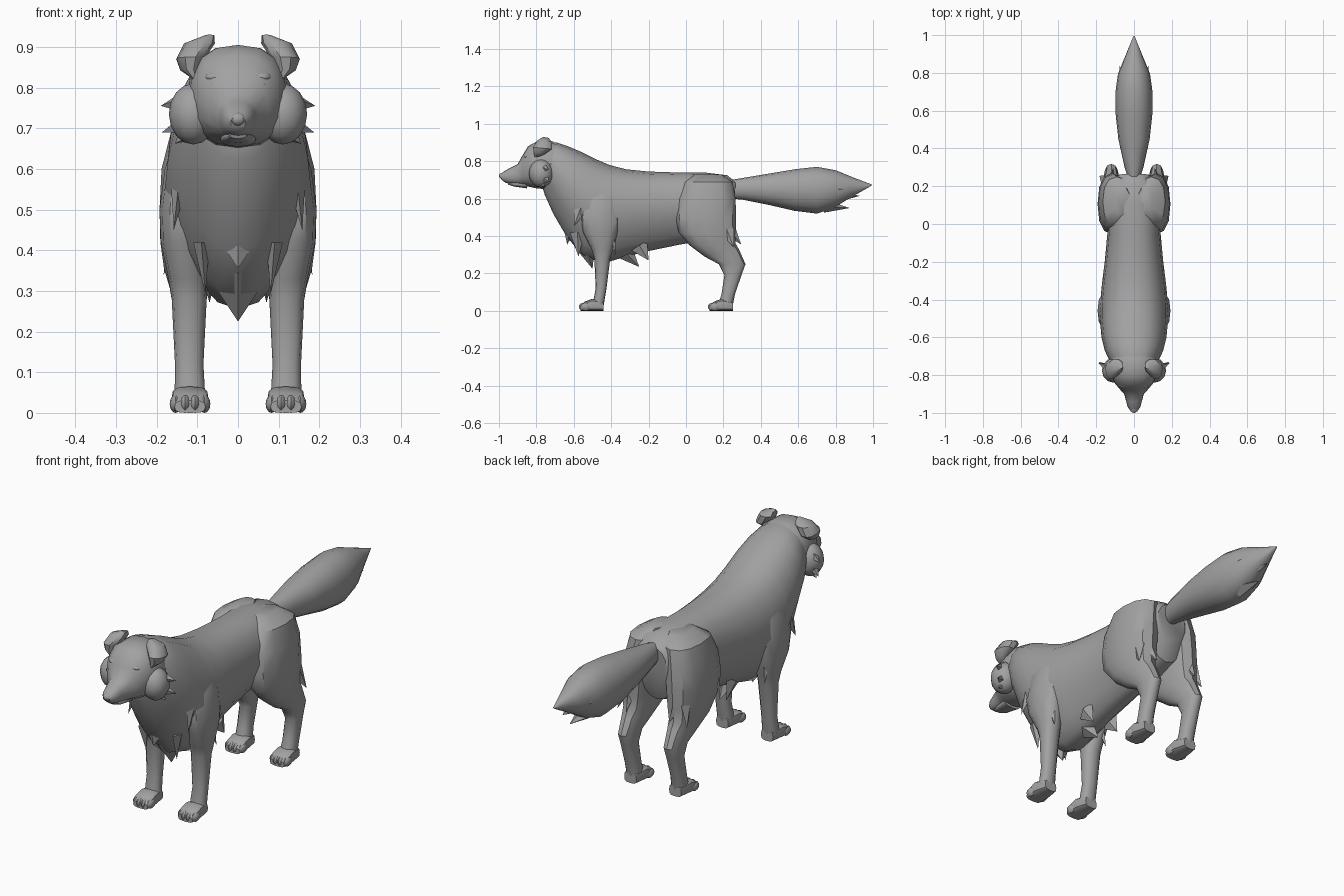
import bpy, bmesh, math
from mathutils import Vector

fur = bpy.data.materials.new("grey_fur")
fur.diffuse_color = (0.36, 0.36, 0.36, 1)


def finish(name, bm):
    bmesh.ops.recalc_face_normals(bm, faces=bm.faces)
    me = bpy.data.meshes.new(name)
    bm.to_mesh(me)
    bm.free()
    me.materials.append(fur)
    ob = bpy.data.objects.new(name, me)
    bpy.context.collection.objects.link(ob)
    return ob


def loft(name, sections, side=1, n=16, power=0.85, pinch=0.0):
    """Sections are (y1, z1, y2, z2, centre x, half width): two opposite rim points each."""
    bm = bmesh.new()
    rings = []
    for y1, z1, y2, z2, cx, w in sections:
        p, q = Vector((0, y1, z1)), Vector((0, y2, z2))
        mid, half = (p + q) / 2, (p - q) / 2
        ring = []
        for i in range(n):
            a = 2 * math.pi * i / n
            c, s = math.cos(a), math.sin(a)
            u = math.copysign(abs(c) ** power, c) * w * (1 - pinch * max(0, -s))
            v = math.copysign(abs(s) ** power, s)
            co = mid + half * v
            ring.append(bm.verts.new((side * (cx + u), co.y, co.z)))
        rings.append(ring)
    for a, b in zip(rings, rings[1:]):
        for i in range(n):
            j = (i + 1) % n
            bm.faces.new((a[i], a[j], b[j], b[i]))
    bm.faces.new(rings[0])
    bm.faces.new(rings[-1])
    return finish(name, bm)


def ball(name, loc, size, seg=12):
    bm = bmesh.new()
    bmesh.ops.create_uvsphere(bm, u_segments=seg, v_segments=8, radius=1)
    for v in bm.verts:
        v.co = Vector(loc) + Vector((v.co.x * size[0], v.co.y * size[1], v.co.z * size[2]))
    return finish(name, bm)


def tuft(name, base, tip, width, thick=0.02):
    """Pointed lock of fur: flattened four-sided spike."""
    bm = bmesh.new()
    base, tip = Vector(base), Vector(tip)
    d = (tip - base).normalized()
    flat = Vector((1, 0, 0)) - d * d.x
    if flat.length < 0.3:
        flat = Vector((0, 1, 0)) - d * d.y
    flat.normalize()
    wide = d.cross(flat)
    rim = [bm.verts.new(base + o) for o in (wide * width, flat * thick, -wide * width, -flat * thick)]
    top = bm.verts.new(tip)
    for i in range(4):
        bm.faces.new((rim[i], rim[(i + 1) % 4], top))
    bm.faces.new(rim)
    return finish(name, bm)


# Trunk, neck and chest ruff
loft("body", [
    (.265, .69, .255, .50, 0, .08), (.22, .725, .22, .42, 0, .13),
    (.10, .74, .10, .375, 0, .145), (-.05, .74, -.03, .355, 0, .14),
    (-.20, .745, -.20, .32, 0, .155), (-.32, .757, -.32, .29, 0, .17),
    (-.41, .78, -.44, .255, 0, .18), (-.48, .81, -.55, .29, 0, .18),
    (-.56, .85, -.64, .40, 0, .172), (-.63, .88, -.71, .52, 0, .155),
    (-.69, .90, -.755, .62, 0, .13), (-.74, .90, -.77, .67, 0, .10)], pinch=.4)

# Head with muzzle
loft("head", [
    (-.64, .86, -.66, .68, 0, .10), (-.71, .905, -.74, .65, 0, .125),
    (-.80, .905, -.80, .655, 0, .12), (-.845, .88, -.845, .665, 0, .10),
    (-.875, .83, -.875, .67, 0, .075), (-.90, .785, -.90, .672, 0, .052),
    (-.94, .765, -.935, .678, 0, .042), (-.975, .745, -.965, .685, 0, .033),
    (-.995, .728, -.985, .70, 0, .018)])
ball("nose", (0, -.98, .722), (.02, .02, .017))
loft("lower_jaw", [(-.85, .70, -.85, .655, 0, .045), (-.92, .69, -.92, .665, 0, .033),
                   (-.955, .69, -.95, .675, 0, .02)])

# Bushy tail with ragged end
loft("tail", [
    (.24, .70, .24, .60, 0, .03), (.30, .71, .30, .595, 0, .05),
    (.45, .735, .45, .565, 0, .083), (.58, .757, .58, .535, 0, .097),
    (.70, .77, .70, .52, 0, .098), (.80, .752, .79, .55, 0, .085),
    (.89, .715, .87, .60, 0, .05), (.995, .675, .99, .668, 0, .004)], power=.95)
tuft("tail_tuft_low", (0, .74, .56), (0, .875, .55), .035, .05)
tuft("tail_tuft_mid", (0, .80, .61), (0, .93, .615), .03, .05)

# Central chest and belly locks
tuft("chest_point", (0, -.54, .36), (0, -.50, .225), .06, .09)
tuft("chest_lock", (0, -.62, .46), (0, -.635, .355), .04, .07)
tuft("belly_lock", (0, -.33, .32), (0, -.25, .235), .05, .05)

for s, tag in ((1, "left"), (-1, "right")):
    # Front leg
    loft("front_leg_" + tag, [
        (-.51, .68, -.38, .68, .12, .03), (-.55, .60, -.36, .60, .13, .05),
        (-.565, .50, -.355, .50, .135, .058), (-.55, .42, -.365, .42, .135, .055),
        (-.505, .33, -.39, .33, .123, .048), (-.49, .28, -.405, .28, .12, .043),
        (-.483, .12, -.425, .12, .12, .035), (-.50, .03, -.44, .03, .118, .038)], s, 12)
    # Thigh, hock and hind leg
    loft("hind_leg_" + tag, [
        (.05, .73, .19, .73, .06, .04), (-.01, .69, .25, .69, .09, .075),
        (-.045, .60, .265, .60, .108, .08), (-.055, .50, .268, .50, .115, .078),
        (-.04, .42, .268, .42, .118, .073), (.02, .35, .265, .36, .12, .062),
        (.10, .29, .285, .325, .12, .048), (.175, .25, .318, .25, .12, .038),
        (.205, .19, .30, .20, .12, .033), (.19, .09, .262, .09, .12, .034),
        (.17, .03, .25, .03, .118, .036)], s, 12)
    # Paws with four toes each
    for part, y in (("front", -.44), ("hind", .25)):
        loft(part + "_paw_" + tag, [
            (y, .05, y, 0, .118, .032), (y - .06, .065, y - .06, 0, .118, .046),
            (y - .10, .05, y - .10, 0, .118, .046), (y - .125, .03, y - .125, 0, .118, .038)],
            s, 12, .6)
        for i in range(4):
            dx = (i - 1.5) * .024
            ball(f"{part}_toe_{tag}_{i + 1}",
                 (s * (.118 + dx), y - .11 + abs(dx) * .4, .022), (.014, .028, .022), 8)
    # Folded ear
    loft("ear_" + tag, [
        (-.735, .925, -.765, .93, .07, .012), (-.715, .905, -.795, .912, .095, .038),
        (-.715, .865, -.82, .875, .117, .035), (-.75, .84, -.815, .845, .118, .024),
        (-.78, .825, -.81, .82, .105, .008)], s, 10)
    # Eye with brow
    ball("eye_" + tag, (s * .053, -.862, .805), (.017, .013, .013))
    ball("brow_" + tag, (s * .055, -.85, .826), (.026, .017, .012))
    # Cheek fur
    ball("cheek_" + tag, (s * .11, -.775, .735), (.06, .065, .075))
    for i, (bz, tx, ty, tz, w) in enumerate((
            (.77, .19, -.735, .755, .04), (.72, .187, -.73, .69, .04), (.70, .155, -.76, .662, .035))):
        tuft(f"cheek_tuft_{tag}_{i + 1}", (s * .11, -.775, bz), (s * tx, ty, tz), w, .035)
    # Loose locks on shoulder, elbow, belly, thigh and tail
    for name, base, tip, w in (
            ("shoulder_tuft", (.145, -.56, .56), (.158, -.60, .45), .04),
            ("chest_tuft", (.09, -.58, .42), (.08, -.575, .29), .04),
            ("elbow_tuft", (.14, -.41, .42), (.15, -.375, .30), .03),
            ("belly_tuft", (.07, -.25, .35), (.07, -.20, .27), .05),
            ("thigh_tuft", (.155, .22, .43), (.183, .255, .34), .04),
            ("hock_tuft", (.12, .235, .43), (.11, .295, .355), .035),
            ("tail_tuft", (.07, .70, .66), (.075, .84, .65), .035)):
        tuft(f"{name}_{tag}", (s * base[0], *base[1:]), (s * tip[0], *tip[1:]), w)

# Soft shading that keeps the fur edges crisp
for ob in bpy.data.objects:
    ob.select_set(True)
bpy.context.view_layer.objects.active = bpy.data.objects["body"]
bpy.ops.object.shade_smooth_by_angle(angle=math.radians(40))
